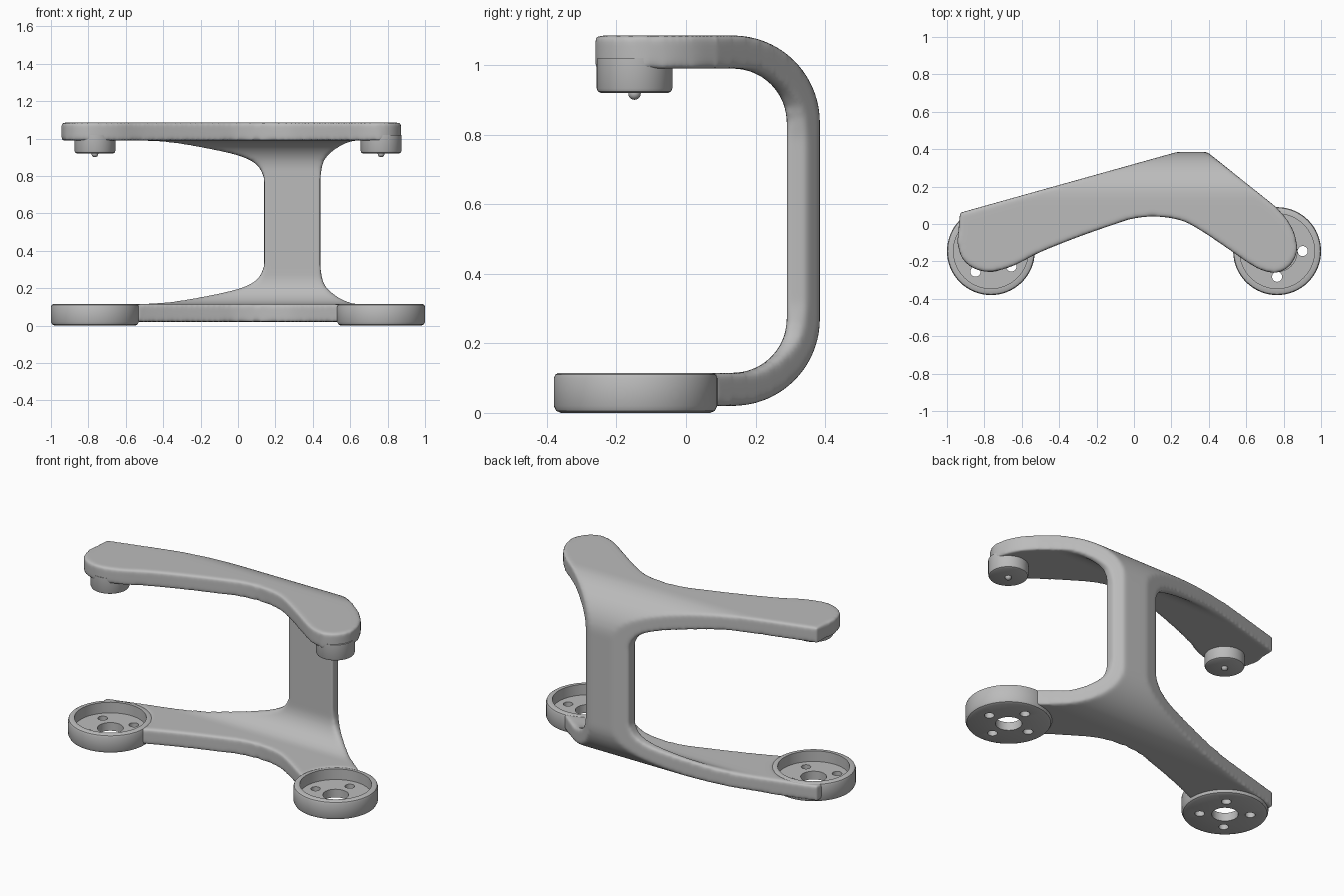
import bpy, bmesh
from math import sin, cos, pi, radians
from mathutils import Vector

cube = bpy.data.objects.get("Cube")
if cube:
    bpy.data.objects.remove(cube, do_unlink=True)

grey = bpy.data.materials.new("plain grey")
grey.use_nodes = True
grey.diffuse_color = (0.5, 0.5, 0.5, 1)
grey.node_tree.nodes["Principled BSDF"].inputs["Base Color"].default_value = (0.5, 0.5, 0.5, 1)


def finish(name, bm):
    bmesh.ops.recalc_face_normals(bm, faces=bm.faces)
    mesh = bpy.data.meshes.new(name)
    bm.to_mesh(mesh)
    bm.free()
    mesh.materials.append(grey)
    obj = bpy.data.objects.new(name, mesh)
    bpy.context.collection.objects.link(obj)
    return obj


def activate(obj):
    bpy.ops.object.select_all(action='DESELECT')
    obj.select_set(True)
    bpy.context.view_layer.objects.active = obj


def smooth(obj):
    activate(obj)
    bpy.ops.object.shade_smooth_by_angle(angle=radians(35))


def prism(name, points, place, low, high):
    """Extrude a 2D outline; place(a, b, depth) gives the 3D position."""
    bm = bmesh.new()
    ends = [[bm.verts.new(place(a, b, d)) for a, b in points] for d in (low, high)]
    bm.faces.new(ends[0])
    bm.faces.new(ends[1])
    n = len(points)
    for i in range(n):
        j = (i + 1) % n
        bm.faces.new((ends[0][i], ends[0][j], ends[1][j], ends[1][i]))
    return finish(name, bm)


def lathe(name, profile, x, y, steps=64):
    """Revolve a closed profile of (radius, height) about a vertical axis."""
    bm = bmesh.new()
    rings = [[bm.verts.new((x + r * cos(a), y + r * sin(a), z)) for r, z in profile]
             for a in (2 * pi * k / steps for k in range(steps))]
    n = len(profile)
    for k in range(steps):
        p, q = rings[k], rings[(k + 1) % steps]
        for i in range(n):
            j = (i + 1) % n
            bm.faces.new((p[i], q[i], q[j], p[j]))
    bmesh.ops.remove_doubles(bm, verts=bm.verts, dist=1e-5)
    return finish(name, bm)


def cylinder(name, x, y, r, low, high):
    circle = [(x + r * cos(2 * pi * k / 48), y + r * sin(2 * pi * k / 48)) for k in range(48)]
    return prism(name, circle, lambda a, b, d: (a, b, d), low, high)


def combine(obj, cutter, operation):
    activate(obj)
    mod = obj.modifiers.new("cut", 'BOOLEAN')
    mod.operation = operation
    mod.solver = 'EXACT'
    mod.object = cutter
    bpy.ops.object.modifier_apply(modifier=mod.name)
    bpy.data.objects.remove(cutter, do_unlink=True)


def curve(points, steps=5):
    """Smooth curve through the points."""
    p = [Vector(v) for v in points]
    p = [2 * p[0] - p[1]] + p + [2 * p[-1] - p[-2]]
    out = []
    for a, b, c, d in zip(p, p[1:], p[2:], p[3:]):
        for k in range(steps):
            t = k / steps
            out.append(b + (c - a) * t / 2 + (2 * a - 5 * b + 4 * c - d) * t * t / 2
                       + (3 * b - a - 3 * c + d) * t ** 3 / 2)
    return [tuple(v) for v in out + [p[-2]]]


def mirrored(points):
    return points + [(a, -b) for a, b in reversed(points)]


# C-shaped side profile, heights measured from the middle
MID = 0.5525
BEND_Y, BEND_H = 0.135, 0.2825


def bend(r):
    arc = [(BEND_Y + r * sin(a), BEND_H + r * cos(a)) for a in (pi / 2 * k / 20 for k in range(21))]
    return mirrored([(-0.5, BEND_H + r)] + arc)


frame = prism("frame", bend(0.25) + bend(0.155)[::-1],
              lambda y, h, x: (x, y, MID + h), -1.1, 1.1)

# Plan outline of both arms
front_edge = curve([(-0.945, -0.1), (-0.92, -0.18), (-0.86, -0.235), (-0.77, -0.255),
                    (-0.65, -0.225), (-0.5, -0.15), (-0.3, -0.07), (-0.1, 0), (0, 0.03),
                    (0.12, 0.04), (0.25, 0.02), (0.35, -0.03), (0.5, -0.13), (0.6, -0.2),
                    (0.68, -0.245), (0.76, -0.26), (0.83, -0.225), (0.87, -0.15),
                    (0.86, -0.06), (0.82, 0.02), (0.76, 0.09)])
plan = prism("plan", front_edge + [(0.36, 0.41), (0.32, 0.41), (-0.93, 0.06)],
             lambda x, y, z: (x, y, z), -0.2, 1.3)
combine(frame, plan, 'INTERSECT')

# Front outline: a post flaring into the arms
left = curve([(-0.6, 0.437), (-0.4, 0.43), (-0.2, 0.4), (0, 0.357), (0.1, 0.308), (0.14, 0.24)])
right = curve([(0.66, 0.437), (0.6, 0.43), (0.52, 0.39), (0.46, 0.33), (0.44, 0.24)])
left = mirrored([(-1.2, 0.7), (-1.2, 0.437)] + left)
right = mirrored([(1.2, 0.7), (1.2, 0.437)] + right)
front = prism("front", left + right[::-1], lambda x, h, y: (x, y, MID + h), -0.7, 0.7)
combine(frame, front, 'INTERSECT')

# Round cups on the lower arm, with a centre hole and four small holes
CUP_X, CUP_Y = 0.765, -0.145
cup_profile = [(0.072, 0), (0.215, 0), (0.228, 0.006), (0.235, 0.02), (0.235, 0.1),
               (0.231, 0.11), (0.222, 0.115), (0.2, 0.115), (0.2, 0.05), (0.072, 0.05)]
for side, x, turn in (("right", -CUP_X, radians(53)), ("left", CUP_X, 0)):
    combine(frame, cylinder("clearance", x, CUP_Y, 0.22, -0.1, 0.3), 'DIFFERENCE')
    cup = lathe(side + "_cup", cup_profile, x, CUP_Y)
    for k in range(4):
        a = turn + k * pi / 2
        hole = cylinder("hole", x + 0.137 * cos(a), CUP_Y + 0.137 * sin(a), 0.027, -0.1, 0.2)
        combine(cup, hole, 'DIFFERENCE')
    smooth(cup)

    # Stepped knob with a small round pin under the upper arm
    knob = lathe(side + "_knob", [(0, 0.92), (0.097, 0.92), (0.105, 0.924), (0.109, 0.933),
                                  (0.109, 1.02), (0, 1.02)], x, CUP_Y - 0.003, 48)
    smooth(knob)
    ball = [(0.018 * sin(a), 0.918 - 0.018 * cos(a)) for a in (pi * k / 12 for k in range(13))]
    smooth(lathe(side + "_pin", ball, x, CUP_Y - 0.003, 24))

# Soften all frame edges
remesh = frame.modifiers.new("even mesh", 'REMESH')
remesh.mode = 'VOXEL'
remesh.voxel_size = 0.01
remesh.use_smooth_shade = True
soften = frame.modifiers.new("soft edges", 'SMOOTH')
soften.factor = 0.5
soften.iterations = 12
